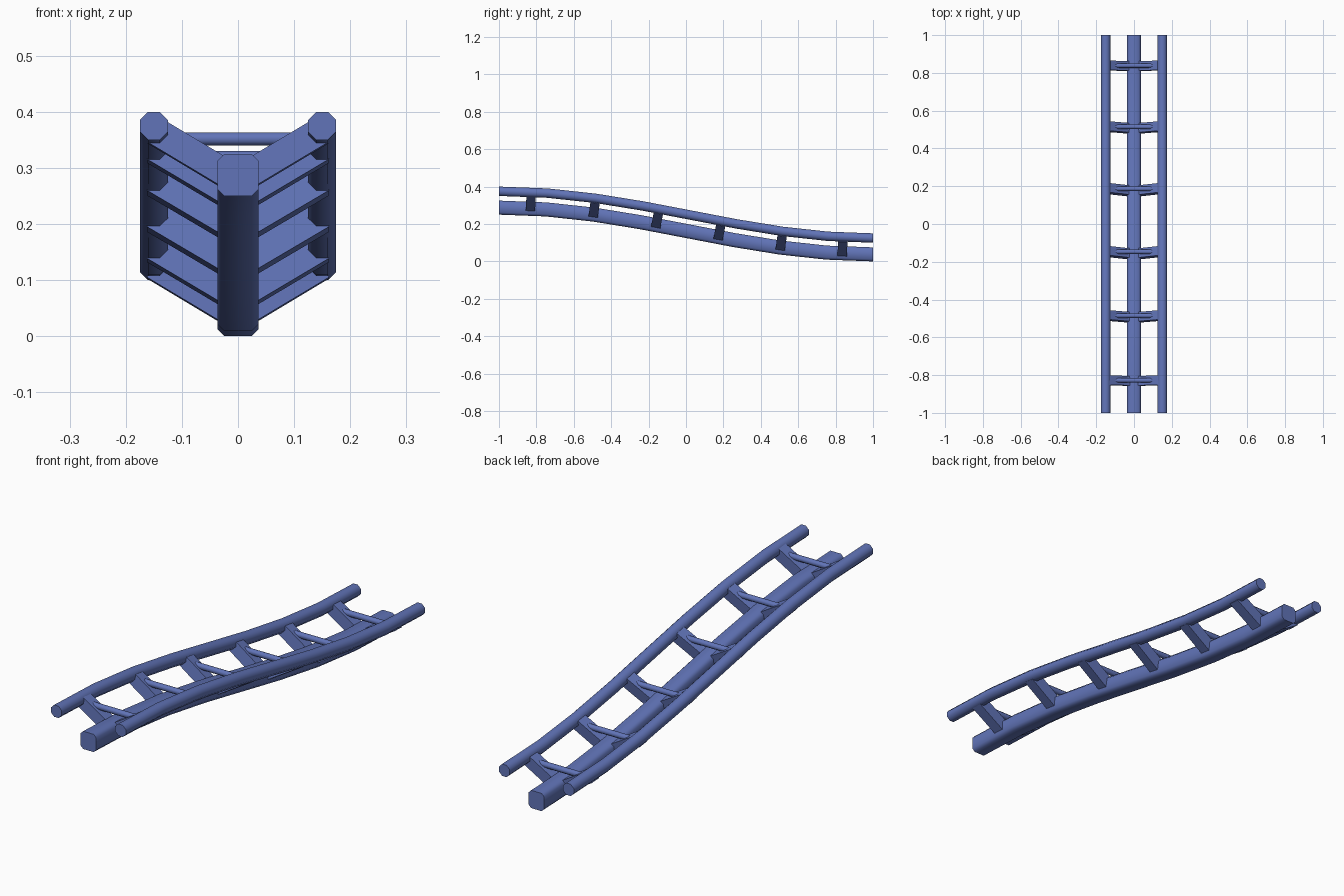
import bpy, bmesh, math
from mathutils import Vector, Matrix

if "Cube" in bpy.data.objects:
    bpy.data.objects.remove(bpy.data.objects["Cube"])

blue = bpy.data.materials.new("track_blue")
blue.diffuse_color = (0.12, 0.175, 0.48, 1)
blue.use_nodes = True
blue.node_tree.nodes["Principled BSDF"].inputs["Base Color"].default_value = blue.diffuse_color

DROP, SEGMENTS = 0.25, 8


def frame(y):
    """Frame on the slope: local x across, y along the track, z normal to it."""
    a = math.pi * (y + 1) / 2
    z = DROP * (1 + math.cos(a)) / 2
    slope = -DROP * math.pi / 4 * math.sin(a)
    return Matrix.Translation((0, y, z)) @ Matrix.Rotation(math.atan(slope), 4, 'X')


def octagon(half_w, half_h, cut):
    pts = []
    for sx, sz in ((1, 1), (-1, 1), (-1, -1), (1, -1)):
        corner = [(sx * half_w, sz * (half_h - cut)), (sx * (half_w - cut), sz * half_h)]
        pts += corner if sx * sz > 0 else corner[::-1]
    return pts


def finish(name, bm, angle):
    bmesh.ops.recalc_face_normals(bm, faces=bm.faces[:])
    me = bpy.data.meshes.new(name)
    bm.to_mesh(me)
    bm.free()
    me.materials.append(blue)
    ob = bpy.data.objects.new(name, me)
    bpy.context.collection.objects.link(ob)
    if angle:
        bpy.ops.object.select_all(action='DESELECT')
        ob.select_set(True)
        bpy.context.view_layer.objects.active = ob
        bpy.ops.object.shade_smooth_by_angle(angle=math.radians(angle))
    return ob


def sweep(name, profile, cx, cz):
    """Sweep a profile along the slope, offset sideways and upward."""
    bm = bmesh.new()
    rings = []
    for i in range(SEGMENTS + 1):
        m = frame(-1 + 2 * i / SEGMENTS)
        rings.append([bm.verts.new(m @ Vector((cx + x, 0, cz + z))) for x, z in profile])
    n = len(profile)
    for a, b in zip(rings, rings[1:]):
        for k in range(n):
            bm.faces.new((a[k], a[(k + 1) % n], b[(k + 1) % n], b[k]))
    bm.faces.new(rings[0])
    bm.faces.new(rings[-1])
    return finish(name, bm, 50)


# Spine and the two running rails
sweep("spine", octagon(0.0365, 0.0375, 0.012), 0, 0.0375)
for side, sx in (("left", -1), ("right", 1)):
    sweep(side + "_rail", octagon(0.025, 0.025, 0.0146), sx * 0.15, 0.125)

# Ties: two slanted arms and a round crossbar at each station
for i in range(6):
    m = frame(-5 / 6 + i / 3)
    for side, sx in (("left", -1), ("right", 1)):
        start, end = Vector((0, 0, 0.031)), Vector((sx * 0.15, 0, 0.121))
        d = end - start
        rot = Matrix.Rotation(-math.atan2(d.z, d.x), 4, 'Y')
        bm = bmesh.new()
        bmesh.ops.create_cube(bm, size=1, matrix=m @ Matrix.Translation((start + end) / 2)
                              @ rot @ Matrix.Diagonal((d.length, 0.05, 0.049, 1)))
        finish(f"{side}_tie_arm_{i + 1}", bm, 0)
    bm = bmesh.new()
    bmesh.ops.create_cone(bm, cap_ends=True, segments=8, radius1=0.0125, radius2=0.0125, depth=0.2,
                          matrix=m @ Matrix.Translation((0, 0, 0.106))
                          @ Matrix.Rotation(math.pi / 2, 4, 'Y')
                          @ Matrix.Rotation(math.pi / 8, 4, 'Z'))
    finish(f"crossbar_{i + 1}", bm, 50)
